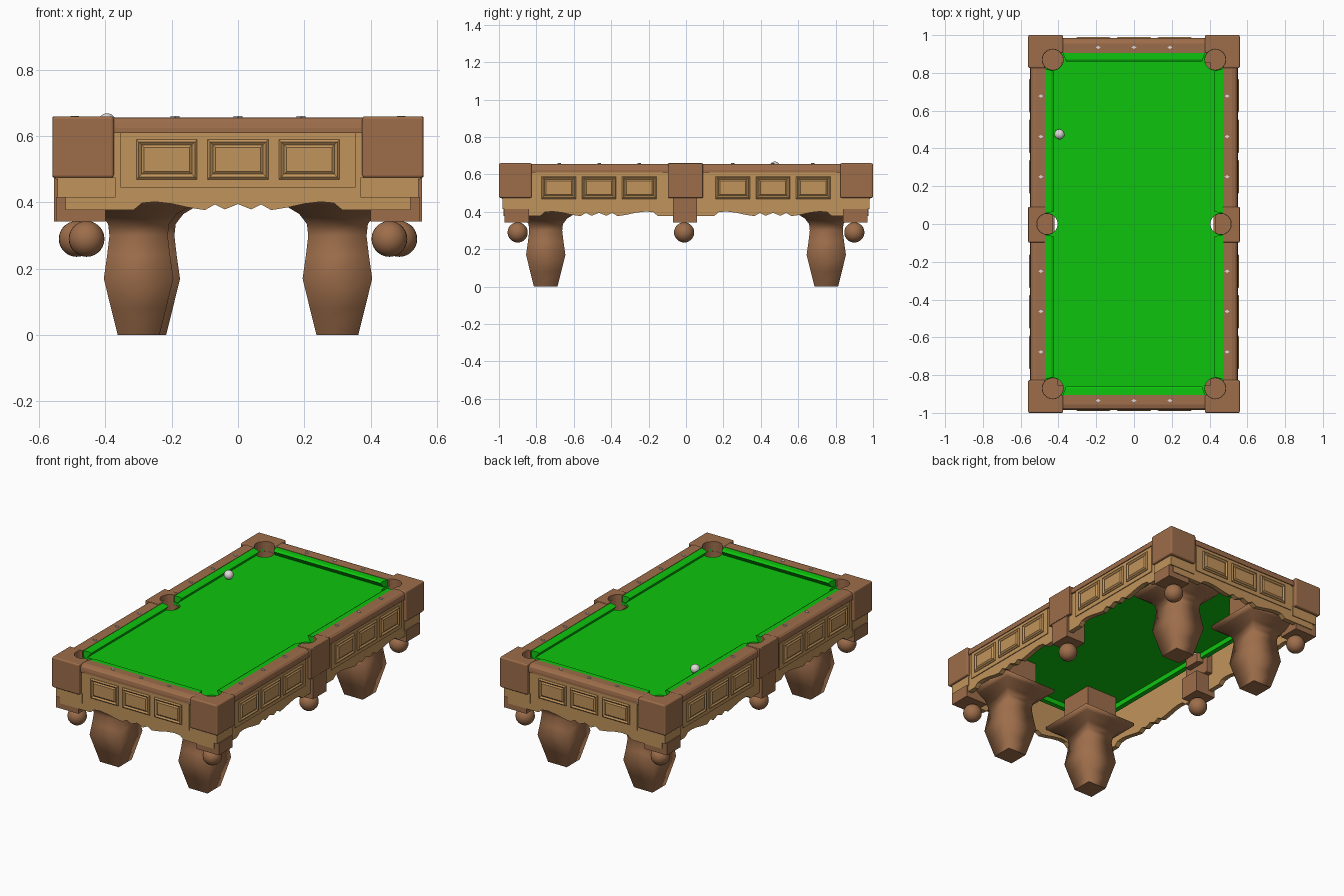
import bpy, bmesh, math

if "Cube" in bpy.data.objects:
    bpy.data.objects.remove(bpy.data.objects["Cube"])


def material(name, rgb):
    m = bpy.data.materials.new(name)
    m.diffuse_color = (*rgb, 1)
    m.use_nodes = True
    m.node_tree.nodes["Principled BSDF"].inputs["Base Color"].default_value = m.diffuse_color
    return m


BROWN = material("brown_wood", (0.34, 0.155, 0.07))
TAN = material("tan_wood", (0.53, 0.295, 0.105))
GREEN = material("green_cloth", (0.004, 0.56, 0.004))
WHITE = material("white", (0.75, 0.70, 0.70))


def finish(name, bm, mat):
    bmesh.ops.recalc_face_normals(bm, faces=bm.faces)
    me = bpy.data.meshes.new(name)
    bm.to_mesh(me)
    bm.free()
    me.materials.append(mat)
    ob = bpy.data.objects.new(name, me)
    bpy.context.collection.objects.link(ob)
    return ob


def loft(name, rings, mat, smooth=False):
    """Skin a list of equal-length point rings and cap both ends."""
    bm = bmesh.new()
    vs = [[bm.verts.new(p) for p in r] for r in rings]
    n = len(rings[0])
    for a, b in zip(vs, vs[1:]):
        for i in range(n):
            f = bm.faces.new((a[i], a[(i + 1) % n], b[(i + 1) % n], b[i]))
            f.smooth = smooth
    bm.faces.new(vs[0])
    bm.faces.new(vs[-1])
    return finish(name, bm, mat)


def rect(x0, x1, y0, y1, z):
    return [(x0, y0, z), (x1, y0, z), (x1, y1, z), (x0, y1, z)]


def box(name, x0, x1, y0, y1, z0, z1, mat):
    return loft(name, [rect(x0, x1, y0, y1, z0), rect(x0, x1, y0, y1, z1)], mat)


def circle(cx, cy, r, z, n=24):
    return [(cx + r * math.cos(2 * math.pi * i / n),
             cy + r * math.sin(2 * math.pi * i / n), z) for i in range(n)]


def ball(name, loc, r, mat):
    bm = bmesh.new()
    bmesh.ops.create_uvsphere(bm, u_segments=24, v_segments=14, radius=r)
    bmesh.ops.translate(bm, verts=bm.verts, vec=loc)
    for f in bm.faces:
        f.smooth = True
    return finish(name, bm, mat)


def place(axis, s, u, d, z):
    """u runs along a table side, d is the distance out from the centre."""
    return (u, s * d, z) if axis == "y" else (s * d, u, z)


def bevel(ob, w):
    m = ob.modifiers.new("round", "BEVEL")
    m.width, m.segments, m.limit_method = w, 3, "ANGLE"


SIDES = [("y", -1, "front"), ("y", 1, "back"), ("x", -1, "left"), ("x", 1, "right")]
CORNERS = [(sx, sy) for sx in (-1, 1) for sy in (-1, 1)]
POCKETS = [(0.43 * sx, 0.87 * sy) for sx, sy in CORNERS] + [(-0.46, 0), (0.46, 0)]
to_cut = []

# cloth bed
to_cut.append(box("bed", -0.475, 0.475, -0.91, 0.91, 0.60, 0.615, GREEN))

# scalloped lower edge, from the middle of a panel outwards
SCALLOP = [(0, .395), (.04, .379), (.07, .394), (.10, .377), (.15, .385),
           (.20, .396), (.25, .402), (.29, .398), (.315, .377), (.36, .377)]
scallop = [(-u, z) for u, z in SCALLOP[:0:-1]] + SCALLOP

for axis, s, side in SIDES:
    end = axis == "y"
    out, length = (0.985, 0.55) if end else (0.55, 0.905)
    inner = out - 0.08
    centres = [0] if end else [-0.465, 0.465]

    # rail with rounded outer edge
    prof = [(inner, .61), (inner, .655), (out - .03, .657), (out - .012, .652),
            (out - .003, .642), (out, .625), (out, .61)]
    to_cut.append(loft(side + "_rail", [[place(axis, s, u, d, z) for d, z in prof]
                                        for u in (-length, length)], BROWN))

    # apron wall with scalloped bottom
    half, face = (0.52, 0.975) if end else (0.965, 0.54)
    pts = [(-half, .63), (-half, .377)]
    for c in centres:
        pts += [(c + u, z) for u, z in scallop]
    pts += [(half, .377), (half, .63)]
    loft(side + "_apron", [[place(axis, s, u, d, z) for u, z in pts]
                           for d in (face - .03, face)], TAN)

    # raised frame plate and three raised panels per section
    for c in centres:
        def plate(name, u0, u1, z0, z1, steps):
            loft(name, [[place(axis, s, u, d, z) for u, z in
                         ((u0 + i, z0 + i), (u1 - i, z0 + i), (u1 - i, z1 - i), (u0 + i, z1 - i))]
                        for d, i in steps], TAN)
        w = 0.355 if end else 0.34
        plate(side + "_frame", c - w, c + w, .445, .615, [(face - .01, 0), (face + .005, 0)])
        for k in (-1, 0, 1):
            m = c + k * 0.215
            plate(side + "_panel", m - .092, m + .092, .47, .59,
                  [(face, 0), (face + .009, 0), (face + .015, .007),
                   (face + .008, .016), (face + .014, .024)])

    # cushions with angled ends at the pockets
    lip = inner - 0.045
    cprof = [(lip + .055, .57), (lip + .055, .653), (lip + .012, .652),
             (lip, .645), (lip + .025, .612), (lip + .025, .57)]
    spans = [(-.36, -.38, .36, .38)] if end else [(.065, .055, .81, .825), (-.81, -.825, -.065, -.055)]
    for a0, a1, b0, b1 in spans:
        rings = [[place(axis, s, p + (q - p) * (d - lip) / .055, d, z) for d, z in cprof]
                 for p, q in ((a0, a1), (b0, b1))]
        loft(side + "_cushion", rings, GREEN)

    # rail sight markers
    marks = [-.19, 0, .19] if end else [-.677, -.463, -.25, .25, .463, .677]
    for u in marks:
        x, y, _ = place(axis, s, u, 0.935 if end else 0.493, 0)
        loft("sight_marker", [[(x + .013, y, z), (x, y + .009, z), (x - .013, y, z), (x, y - .009, z)]
                              for z in (.652, .661)], WHITE)

# corner parts and legs
LEG = [(0, .063), (.08, .083), (.17, .105), (.24, .095), (.30, .088), (.335, .092),
       (.365, .115), (.395, .165), (.41, .18), (.425, .18)]
for sx, sy in CORNERS:
    plan = [(.56, 1.0), (.56, .825), (.47, .825), (.47, .905), (.375, .905), (.375, 1.0)]
    cap = loft("corner_block", [[(sx * x, sy * y, z) for x, y in plan] for z in (.475, .66)], BROWN)
    bevel(cap, 0.008)
    to_cut.append(cap)
    xs, ys = sorted((sx * .37, sx * .545)), sorted((sy * .83, sy * .98))
    box("corner_moulding", *xs, *ys, .415, .476, TAN)
    xs, ys = sorted((sx * .40, sx * .55)), sorted((sy * .84, sy * .97))
    box("corner_foot_block", *xs, *ys, .343, .416, BROWN)
    ball("corner_ball", (sx * .457, sy * .90, .29), .054, BROWN)

    cx, cy = sx * .30, sy * .75
    if (sx, sy) == (-1, 1):
        cx = -.28
    loft("leg", [rect(cx - w, cx + w, cy - w, cy + w, z) for z, w in LEG], BROWN, True)
    box("leg_block", cx - .105, cx + .105, cy - .105, cy + .105, .42, .602, BROWN)

# middle blocks at the side pockets
for sx in (-1, 1):
    xs = sorted((sx * .47, sx * .56))
    mid = box("middle_block", *xs, -.097, .09, .475, .66, BROWN)
    bevel(mid, 0.004)
    to_cut.append(mid)
    xs = sorted((sx * .42, sx * .555))
    box("middle_foot_block", *xs, -.07, .06, .343, .476, BROWN)
    ball("middle_ball", (sx * .487, -.01, .29), .054, BROWN)

# pocket cups; the side ones stop short and leave a slot beside the bed
for px, py in POCKETS:
    rings = [circle(px, py, r, z) for r, z in
             ((.058, .545), (.058, .60), (.054, .60), (.054, .56))]
    if py == 0:
        sg = math.copysign(1, px)
        rings = [[(sg * max(sg * x, .432), y, z) for x, y, z in r] for r in rings]
    loft("pocket_cup", rings, BROWN)

# cue ball
ball("cue_ball", (-.395, .475, .642), .027, WHITE)

# cut the pocket holes
cutters = []
for px, py in POCKETS:
    c = loft("pocket_cutter", [circle(px, py, .0555, .55), circle(px, py, .0555, .72)], BROWN)
    c.hide_render = True
    cutters.append(c)
for ob in to_cut:
    for c in cutters:
        m = ob.modifiers.new("hole", "BOOLEAN")
        m.operation, m.object, m.solver = "DIFFERENCE", c, "EXACT"
bpy.context.view_layer.update()
dg = bpy.context.evaluated_depsgraph_get()
meshes = [bpy.data.meshes.new_from_object(ob.evaluated_get(dg)) for ob in to_cut]
for ob, me in zip(to_cut, meshes):
    ob.modifiers.clear()
    ob.data = me
    mat = GREEN if ob.name == "bed" else BROWN
    me.materials.clear()
    me.materials.append(mat)
    for p in me.polygons:
        p.material_index = 0
for c in cutters:
    bpy.data.objects.remove(c)
